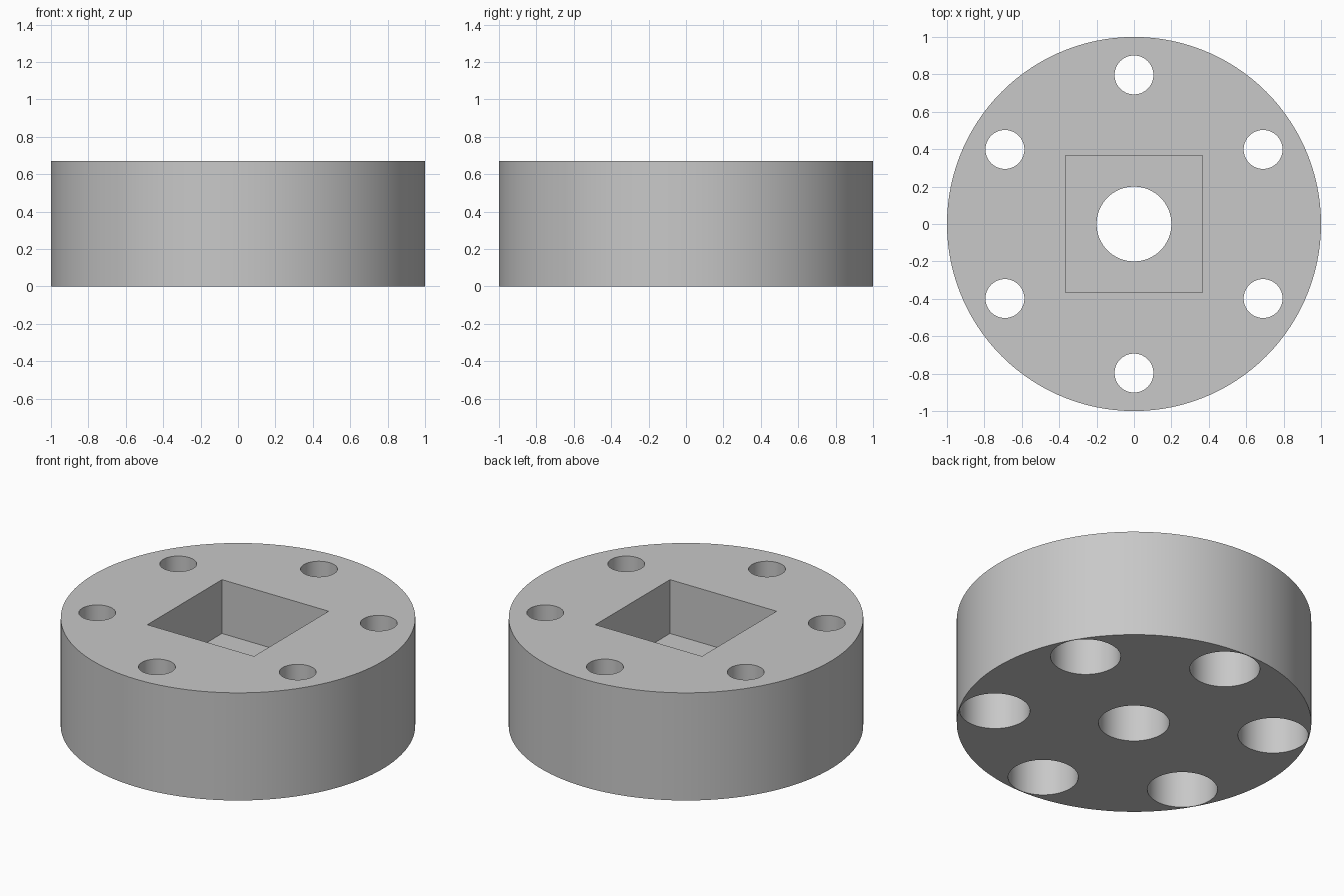
import bpy
from math import cos, sin, pi, radians

cube = bpy.data.objects.get("Cube")
if cube:
    bpy.data.objects.remove(cube, do_unlink=True)

HEIGHT = 0.67
POCKET_FLOOR = 0.335
POCKET_SIDE = 0.734
BOLT_RING = 0.797
BOLT_RADIUS = 0.104
COUNTERBORE_RADIUS = 0.198
COUNTERBORE_DEPTH = 0.335
OVERSHOOT = 0.1

grey = bpy.data.materials.new("plain_grey")
grey.use_nodes = True
colour = (0.58, 0.58, 0.58, 1)
grey.diffuse_color = colour
grey.node_tree.nodes["Principled BSDF"].inputs["Base Color"].default_value = colour


def cylinder(name, radius, bottom, top, x=0, y=0, sides=64):
    bpy.ops.mesh.primitive_cylinder_add(
        vertices=sides, radius=radius, depth=top - bottom,
        location=(x, y, (bottom + top) / 2))
    obj = bpy.context.object
    obj.name = name
    return obj


def cut(target, cutter):
    """Subtract the cutter from the target, then discard it."""
    cutter.hide_render = True
    mod = target.modifiers.new("cut", 'BOOLEAN')
    mod.operation = 'DIFFERENCE'
    mod.solver = 'EXACT'
    mod.object = cutter
    bpy.context.view_layer.objects.active = target
    bpy.ops.object.modifier_apply(modifier=mod.name)
    bpy.data.objects.remove(cutter, do_unlink=True)


# Round body
hub = cylinder("round_hub", 1, 0, HEIGHT, sides=120)
hub.data.materials.append(grey)

# Square pocket in the top
bpy.ops.mesh.primitive_cube_add(size=1, location=(0, 0, POCKET_FLOOR + 0.5))
pocket = bpy.context.object
pocket.name = "pocket_cutter"
pocket.scale = (POCKET_SIDE, POCKET_SIDE, 1)
cut(hub, pocket)

# Central bore below the pocket
cut(hub, cylinder("bore_cutter", 0.2, -OVERSHOOT, POCKET_FLOOR + OVERSHOOT))

# Six bolt holes, each widened by a counterbore from below
for i in range(6):
    angle = pi / 2 + i * pi / 3
    x, y = BOLT_RING * cos(angle), BOLT_RING * sin(angle)
    cut(hub, cylinder("counterbore_cutter", COUNTERBORE_RADIUS,
                      -OVERSHOOT, COUNTERBORE_DEPTH, x, y))
    cut(hub, cylinder("bolt_hole_cutter", BOLT_RADIUS,
                      -OVERSHOOT, HEIGHT + OVERSHOOT, x, y))

# Smooth round walls with sharp rims
bpy.ops.object.select_all(action='DESELECT')
hub.select_set(True)
bpy.context.view_layer.objects.active = hub
bpy.ops.object.shade_smooth_by_angle(angle=radians(30))
